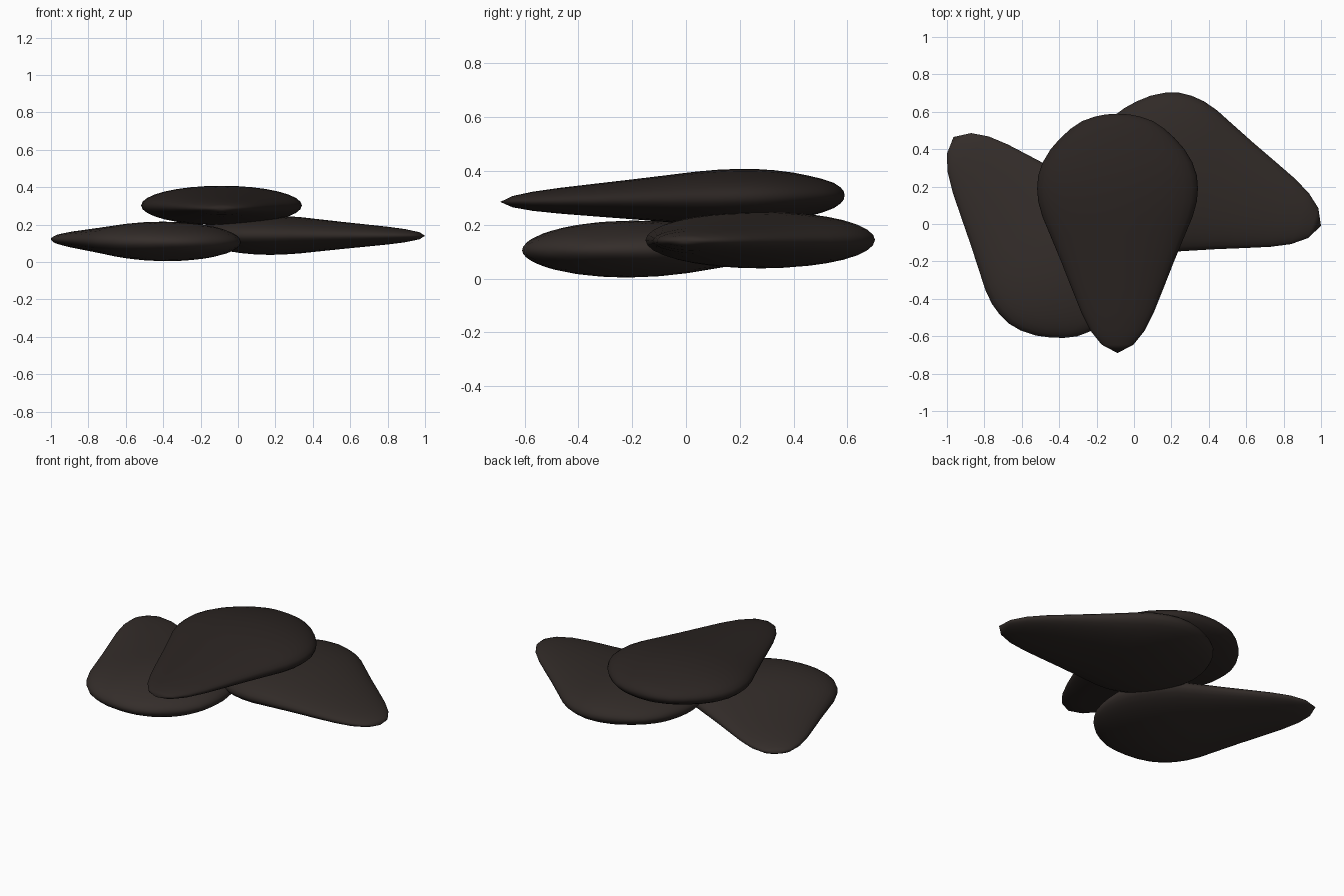
import bpy, bmesh
from math import sin, cos, pi
from mathutils import Vector, Matrix

if "Cube" in bpy.data.objects:
    bpy.data.objects.remove(bpy.data.objects["Cube"])

# Teardrop outline of a seed: (distance from tip, half width)
PROFILE = [(0.045, 0.085), (0.12, 0.145), (0.22, 0.195), (0.35, 0.247),
           (0.49, 0.302), (0.63, 0.360), (0.73, 0.402), (0.81, 0.424),
           (0.88, 0.430), (0.95, 0.424), (1.02, 0.400), (1.09, 0.358),
           (1.15, 0.305), (1.20, 0.250), (1.24, 0.190), (1.265, 0.120),
           (1.276, 0.065)]
LENGTH, FLATNESS, SIDES = 1.28, 0.245, 32


def make_seed(name, tip, end, color):
    """Flattened teardrop running from its pointed tip to its round end."""
    bm = bmesh.new()
    rings = [[bm.verts.new((r * cos(2 * pi * i / SIDES), d,
                            FLATNESS * r * sin(2 * pi * i / SIDES)))
              for i in range(SIDES)] for d, r in PROFILE]
    first = bm.verts.new((0, 0, 0))
    last = bm.verts.new((0, LENGTH, 0))
    for i in range(SIDES):
        j = (i + 1) % SIDES
        bm.faces.new((first, rings[0][i], rings[0][j]))
        bm.faces.new((last, rings[-1][j], rings[-1][i]))
        for a, b in zip(rings, rings[1:]):
            bm.faces.new((a[i], b[i], b[j], a[j]))
    bmesh.ops.recalc_face_normals(bm, faces=bm.faces)
    for f in bm.faces:
        f.smooth = True
    mesh = bpy.data.meshes.new(name)
    bm.to_mesh(mesh)
    bm.free()

    # Point the seed's long axis from tip to end, keeping it flat
    y = (Vector(end) - Vector(tip)).normalized()
    x = y.cross(Vector((0, 0, 1))).normalized()
    z = x.cross(y)
    obj = bpy.data.objects.new(name, mesh)
    obj.matrix_world = (Matrix.Translation(tip)
                        @ Matrix((x, y, z)).transposed().to_4x4())
    bpy.context.collection.objects.link(obj)
    mat = bpy.data.materials.new(name + "_shell")
    mat.diffuse_color = (*color, 1)
    mat.use_nodes = True
    mat.node_tree.nodes["Principled BSDF"].inputs["Base Color"].default_value = mat.diffuse_color
    mesh.materials.append(mat)


# Two seeds lying side by side, a third resting across them
make_seed("left_seed", (-0.965, 0.465, 0.123), (-0.13, -0.51, 0.104), (0.034, 0.026, 0.023))
make_seed("right_seed", (1.0, -0.01, 0.140), (-0.21, 0.41, 0.145), (0.030, 0.023, 0.020))
make_seed("top_seed", (-0.088, -0.69, 0.285), (-0.088, 0.59, 0.310), (0.024, 0.018, 0.016))
